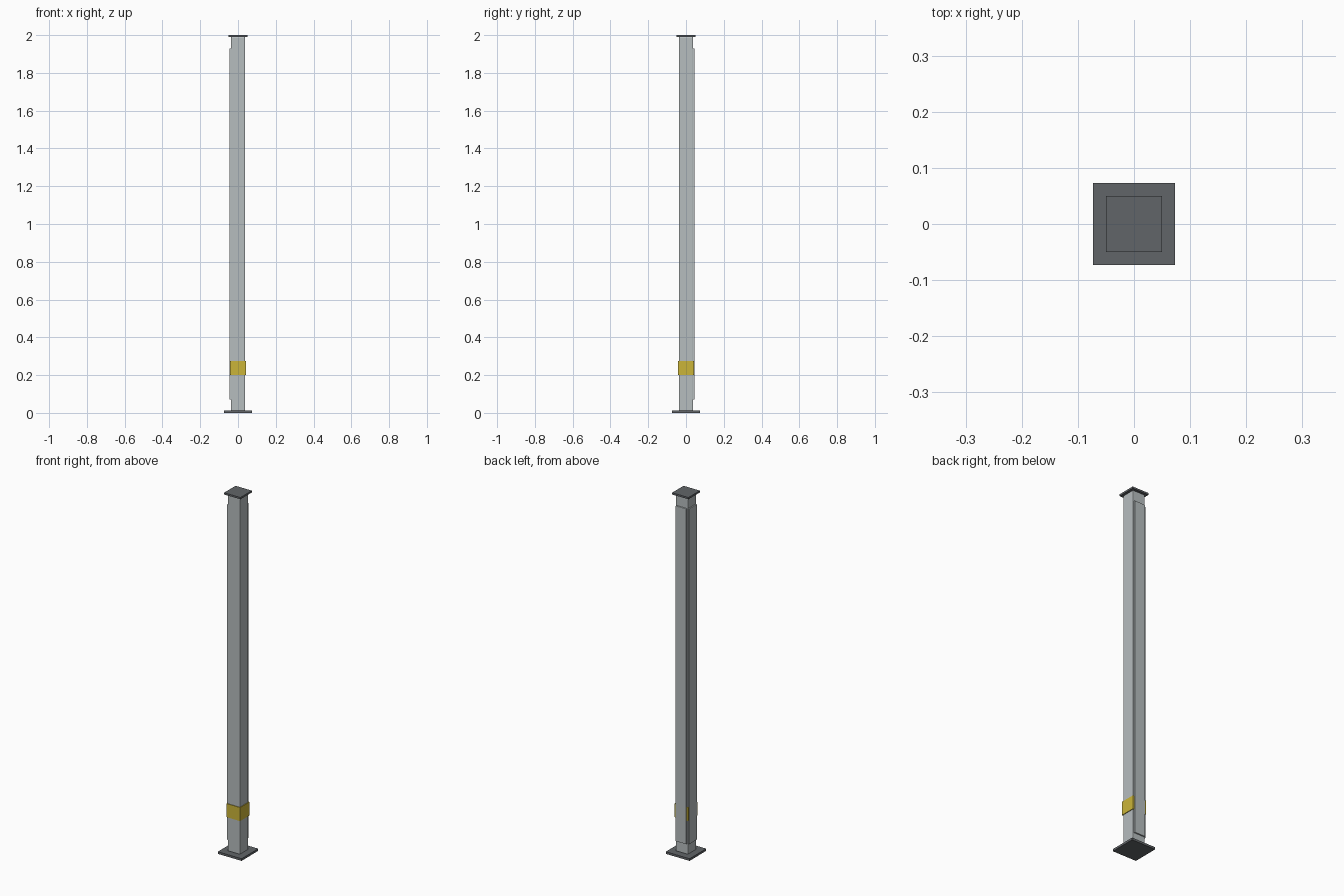
import bpy

old = bpy.data.objects.get("Cube")
if old:
    bpy.data.objects.remove(old, do_unlink=True)


def material(name, r, g, b):
    m = bpy.data.materials.new(name)
    m.use_nodes = True
    m.diffuse_color = (r, g, b, 1)
    m.node_tree.nodes["Principled BSDF"].inputs["Base Color"].default_value = (r, g, b, 1)
    return m


steel = material("light grey steel", 0.47, 0.51, 0.52)
dark = material("dark grey steel", 0.12, 0.13, 0.14)
yellow = material("safety yellow", 0.60, 0.46, 0.04)


def box(name, low, high, mat, bevel=0.0):
    """Box between two opposite corners, with optional softened edges."""
    centre = [(a + b) / 2 for a, b in zip(low, high)]
    bpy.ops.mesh.primitive_cube_add(size=1, location=centre)
    ob = bpy.context.object
    ob.name = name
    ob.scale = [b - a for a, b in zip(low, high)]
    bpy.ops.object.transform_apply(location=False, rotation=False, scale=True)
    ob.data.materials.append(mat)
    if bevel:
        mod = ob.modifiers.new("soft edges", "BEVEL")
        mod.width = bevel
        mod.segments = 2
    return ob


def column(name, half, bottom, top, mat, bevel=0.0):
    return box(name, (-half, -half, bottom), (half, half, top), mat, bevel)


# Plates and shaft
plate, cap, height = 0.012, 0.01, 2.0
column("base_plate", 0.073, 0, plate, dark)
column("post", 0.038, plate, height - cap, steel, 0.004)
column("top_plate", 0.05, height - cap, height, dark)

# Painted warning band around the shaft
column("warning_band", 0.0415, 0.2, 0.275, yellow)

# Raised cover panels on the back and the model's right
inner, outer, wide, low, high = 0.036, 0.045, 0.033, 0.07, 1.93
box("back_panel", (-wide, inner, low), (wide, outer, high), steel, 0.002)
box("right_panel", (-outer, -wide, low), (-inner, wide, high), steel, 0.002)
